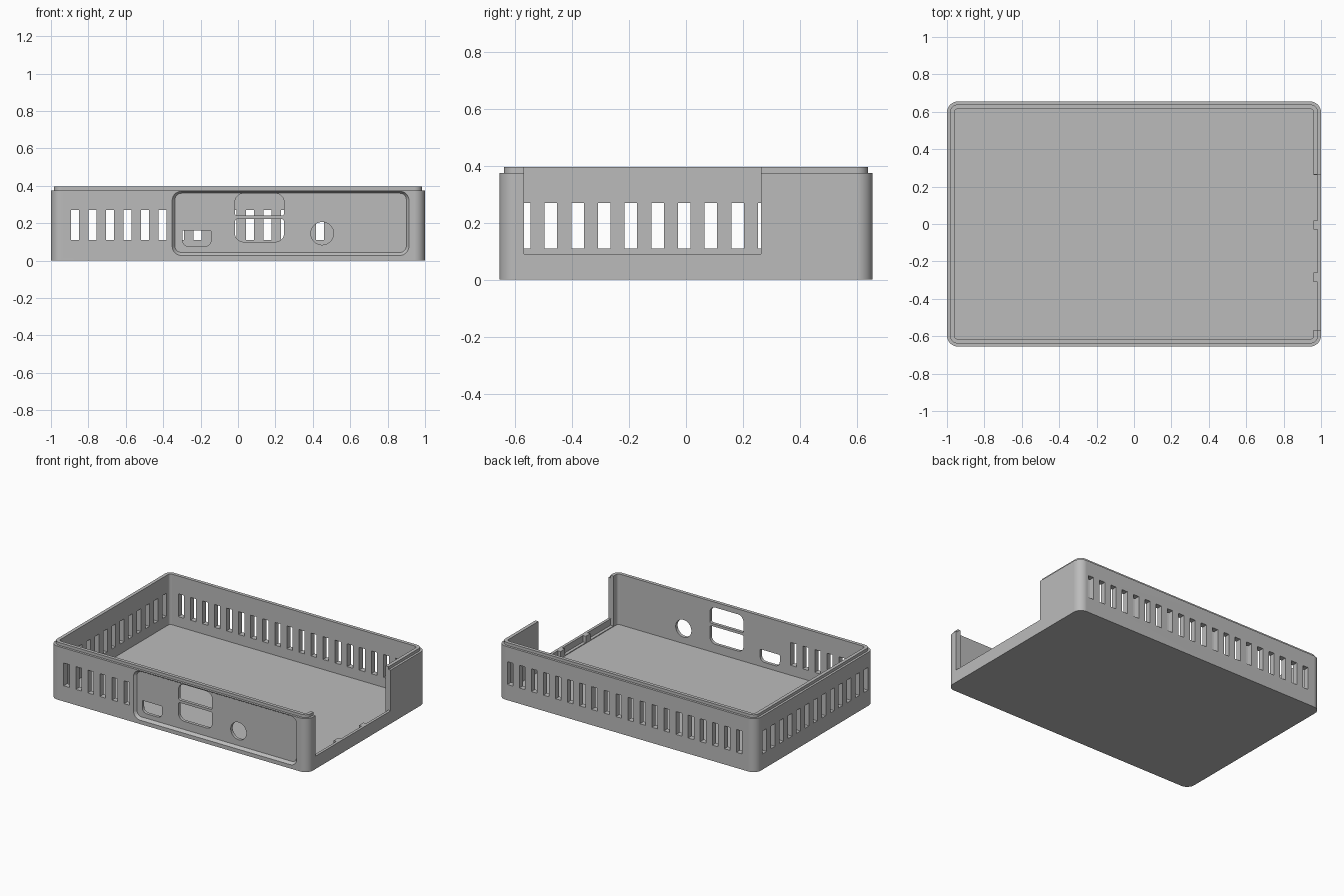
import bpy, bmesh, math
from mathutils import Vector

if "Cube" in bpy.data.objects:
    bpy.data.objects.remove(bpy.data.objects["Cube"])

grey = bpy.data.materials.new("Light grey plastic")
grey.use_nodes = True
colour = (0.5, 0.5, 0.5, 1)
grey.diffuse_color = colour
grey.node_tree.nodes["Principled BSDF"].inputs["Base Color"].default_value = colour

# Maps from a flat outline (u, v) at depth d to space
AXES = {
    "x": lambda u, v, d: Vector((d, u, v)),
    "y": lambda u, v, d: Vector((u, d, v)),
    "z": lambda u, v, d: Vector((u, v, d)),
}


def rounded_rect(u0, u1, v0, v1, r_low, r_high=None, steps=8):
    """Outline with separate corner radii at its low-v and high-v ends."""
    r_high = r_low if r_high is None else r_high
    corners = [(u1, v1, r_high, -1, -1), (u0, v1, r_high, 1, -1),
               (u0, v0, r_low, 1, 1), (u1, v0, r_low, -1, 1)]
    points = []
    for quarter, (u, v, r, su, sv) in enumerate(corners):
        for i in range(steps + 1):
            a = math.pi / 2 * (quarter + i / steps)
            points.append((u + su * r + r * math.cos(a), v + sv * r + r * math.sin(a)))
    return points


def loft(bm, axis, rings):
    """Closed solid through a list of (outline, depth)."""
    loops = [[bm.verts.new(AXES[axis](u, v, d)) for u, v in ring] for ring, d in rings]
    for a, b in zip(loops, loops[1:]):
        for i in range(len(a)):
            j = (i + 1) % len(a)
            bm.faces.new((a[i], a[j], b[j], b[i]))
    bm.faces.new(loops[0][::-1])
    bm.faces.new(loops[-1])


def box(bm, x0, x1, y0, y1, z0, z1):
    ring = [(x0, y0), (x1, y0), (x1, y1), (x0, y1)]
    loft(bm, "z", [(ring, z0), (ring, z1)])


def make_object(name, bm):
    bmesh.ops.recalc_face_normals(bm, faces=bm.faces)
    mesh = bpy.data.meshes.new(name)
    bm.to_mesh(mesh)
    bm.free()
    mesh.materials.append(grey)
    obj = bpy.data.objects.new(name, mesh)
    bpy.context.collection.objects.link(obj)
    return obj


# Tray: outer wall, stepped rim, inner wall and floor
W, D, RIM_Z, TOP, FLOOR = 1.0, 0.655, 0.375, 0.395, 0.04
WALL, STEP = 0.04, 0.016


def plan(inset, r):
    return rounded_rect(-W + inset, W - inset, -D + inset, D - inset, r)


bm = bmesh.new()
loft(bm, "z", [(plan(0, 0.058), 0), (plan(0, 0.058), RIM_Z),
               (plan(STEP, 0.042), RIM_Z), (plan(STEP, 0.042), TOP),
               (plan(WALL, 0.018), TOP), (plan(WALL, 0.018), FLOOR)])
case = make_object("case_tray", bm)

cutters = []

# Vent slots around three sides
bm = bmesh.new()
PITCH, HALF, LOW, HIGH = 0.0936, 0.022, 0.11, 0.27
for i in range(20):
    x = -0.872 + i * PITCH
    box(bm, x - HALF, x + HALF, D - 0.1, D + 0.1, LOW, HIGH)
    if i < 6:
        box(bm, x - HALF, x + HALF, -D - 0.1, -D + 0.1, LOW, HIGH)
for i in range(-6, 7):
    y = -0.006 + i * PITCH
    box(bm, -W - 0.1, -W + 0.06, y - HALF, y + HALF, LOW, HIGH)
cutters.append(make_object("vent_cutter", bm))

# Shallow recessed panel with sloping edges on the front
bm = bmesh.new()
loft(bm, "y", [(rounded_rect(-0.352, 0.914, 0.027, 0.371, 0.05), -D - 0.05),
               (rounded_rect(-0.352, 0.914, 0.027, 0.371, 0.05), -D),
               (rounded_rect(-0.337, 0.9, 0.043, 0.36, 0.035), -D + 0.018)])
cutters.append(make_object("panel_cutter", bm))

# Port holes through the recessed panel
bm = bmesh.new()
holes = [rounded_rect(-0.297, -0.144, 0.075, 0.16, 0.035, 0.006),
         rounded_rect(-0.016, 0.246, 0.1, 0.222, 0.045, 0.012),
         rounded_rect(-0.016, 0.246, 0.24, 0.358, 0.012, 0.045),
         rounded_rect(0.389, 0.511, 0.084, 0.206, 0.061)]
for hole in holes:
    loft(bm, "y", [(hole, -D - 0.1), (hole, -D + 0.1)])
bmesh.ops.remove_doubles(bm, verts=bm.verts, dist=0.0001)
cutters.append(make_object("port_cutter", bm))

# Open bay in the left side, leaving a low sill
bm = bmesh.new()
box(bm, W - 0.1, W + 0.1, -0.568, 0.264, 0.09, 0.6)
cutters.append(make_object("bay_cutter", bm))

# Three pockets behind the sill
bm = bmesh.new()
for y0, y1 in [(-0.567, -0.31), (-0.26, -0.03), (0.02, 0.263)]:
    box(bm, W - 0.1, W - 0.019, y0, y1, FLOOR + 0.005, 0.2)
cutters.append(make_object("sill_cutter", bm))

for cutter in cutters:
    cutter.hide_render = True
    mod = case.modifiers.new(cutter.name, "BOOLEAN")
    mod.operation = "DIFFERENCE"
    mod.solver = "EXACT"
    mod.object = cutter

# Bake the cuts, then drop the helpers
bpy.context.view_layer.update()
depsgraph = bpy.context.evaluated_depsgraph_get()
cut_mesh = bpy.data.meshes.new_from_object(case.evaluated_get(depsgraph))
case.modifiers.clear()
case.data = cut_mesh
cut_mesh.name = "case_tray"
for cutter in cutters:
    bpy.data.objects.remove(cutter)

# Smooth rounded corners, flat walls
bpy.ops.object.select_all(action="DESELECT")
case.select_set(True)
bpy.context.view_layer.objects.active = case
bpy.ops.object.shade_smooth_by_angle(angle=math.radians(30))
normals = case.modifiers.new("Flat walls", "WEIGHTED_NORMAL")
normals.keep_sharp = True
